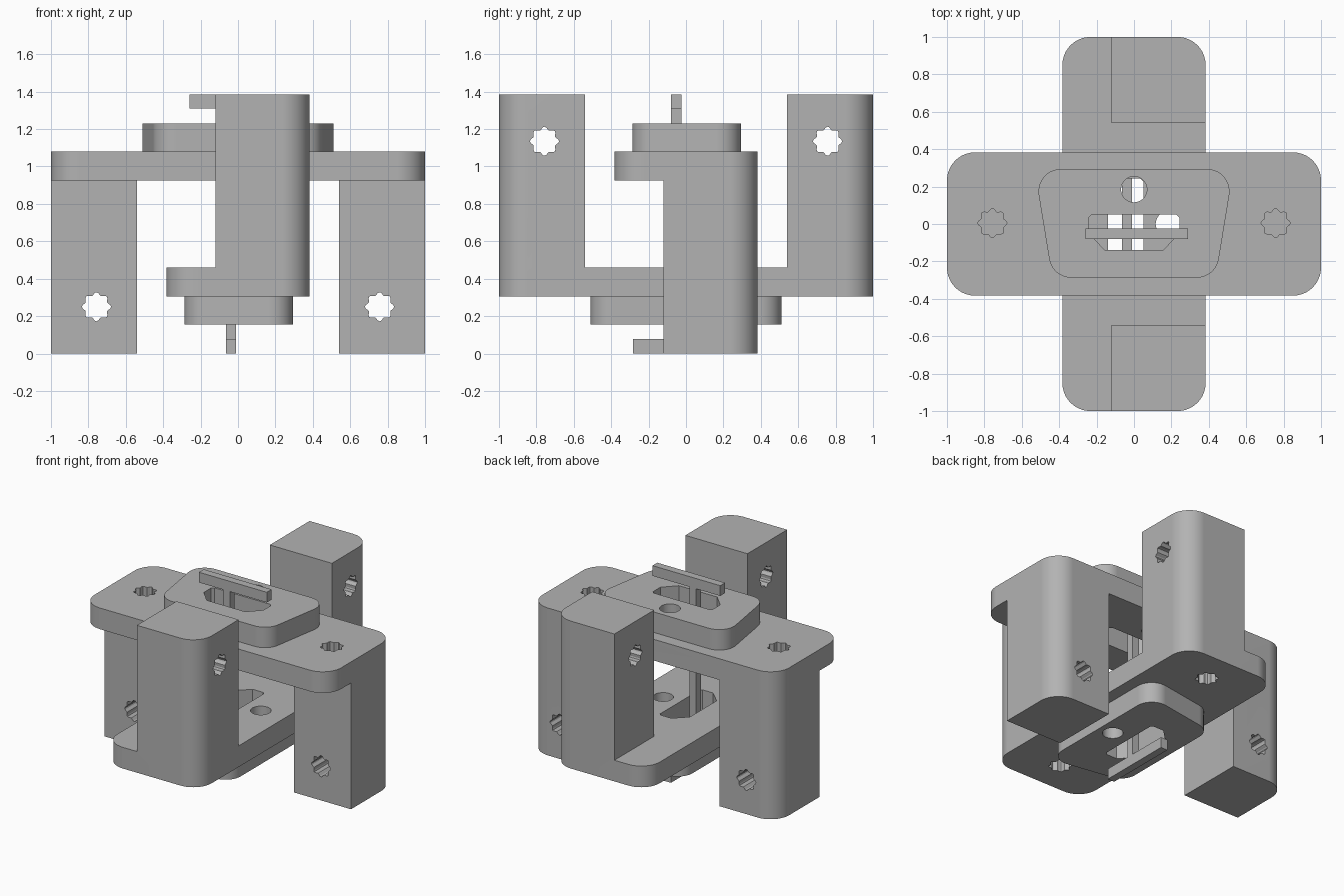
import bpy, bmesh, math
from mathutils import Matrix, Vector

cube = bpy.data.objects.get("Cube")
if cube:
    bpy.data.objects.remove(cube, do_unlink=True)

HEIGHT = 1.385
grey = bpy.data.materials.new("plain grey")
grey.use_nodes = True
GREY = (0.45, 0.45, 0.45, 1)
grey.diffuse_color = GREY
grey.node_tree.nodes["Principled BSDF"].inputs["Base Color"].default_value = GREY


def fillet(corners, steps=10):
    """Round a counter-clockwise outline given as (x, y, radius)."""
    out = []
    for i, (x, y, r) in enumerate(corners):
        p = Vector((x, y))
        if r == 0:
            out.append(p)
            continue
        a = (Vector(corners[i - 1][:2]) - p).normalized()
        b = (Vector(corners[(i + 1) % len(corners)][:2]) - p).normalized()
        half = a.angle(b) / 2
        start = p + a * (r / math.tan(half))
        centre = p + (a + b).normalized() * (r / math.sin(half))
        sweep = math.pi - 2 * half
        for k in range(steps + 1):
            out.append(centre + Matrix.Rotation(sweep * k / steps, 2) @ (start - centre))
    return out


def prism(name, outline, z0, z1, matrix=None):
    """Extrude an outline from z0 to z1."""
    bm = bmesh.new()
    face = bm.faces.new([bm.verts.new((p[0], p[1], z0)) for p in outline])
    top = bmesh.ops.extrude_face_region(bm, geom=[face])
    verts = [v for v in top["geom"] if isinstance(v, bmesh.types.BMVert)]
    bmesh.ops.translate(bm, vec=(0, 0, z1 - z0), verts=verts)
    bmesh.ops.recalc_face_normals(bm, faces=bm.faces)
    if matrix:
        bm.transform(matrix)
    mesh = bpy.data.meshes.new(name)
    bm.to_mesh(mesh)
    bm.free()
    mesh.materials.append(grey)
    ob = bpy.data.objects.new(name, mesh)
    bpy.context.collection.objects.link(ob)
    return ob


def activate(ob):
    bpy.ops.object.select_all(action='DESELECT')
    ob.select_set(True)
    bpy.context.view_layer.objects.active = ob


def combine(ob, others, operation):
    """Apply booleans and remove the helper objects."""
    activate(ob)
    for other in others:
        mod = ob.modifiers.new("cut", 'BOOLEAN')
        mod.operation, mod.object, mod.solver = operation, other, 'EXACT'
        bpy.ops.object.modifier_apply(modifier=mod.name)
        bpy.data.objects.remove(other, do_unlink=True)


def smooth(ob):
    activate(ob)
    bpy.ops.object.shade_smooth_by_angle(angle=math.radians(25))
    mod = ob.modifiers.new("flat_face_normals", 'WEIGHTED_NORMAL')
    mod.keep_sharp = True


def circle(x, y, r, wave=0, n=48):
    """Round outline, or an eight-lobed one when wave is set."""
    pts = []
    for k in range(n):
        t = 2 * math.pi * k / n
        q = r + wave * math.cos(8 * t)
        pts.append((x + q * math.cos(t), y + q * math.sin(t)))
    return pts


def box(name, x0, x1, y0, y1, z0, z1):
    return prism(name, [(x0, y0), (x1, y0), (x1, y1), (x0, y1)], z0, z1)


def slot_cutters(z0, z1):
    """Key slot and round hole."""
    slot = [(-.155, -.14), (.155, -.14), (.242, -.05), (.242, .035),
            (.227, .05), (-.227, .05), (-.242, .035), (-.242, -.05)]
    return [prism("slot_cutter", slot, z0, z1),
            prism("hole_cutter", circle(0, .185, .069), z0, z1)]


# Bracket body: rounded plate with two legs
R = .15
body = prism("upper_bracket", fillet([(-1, -.383, R), (1, -.383, R), (1, .383, R), (-1, .383, R)]),
             .925, 1.08)
legs = [prism("left_leg", fillet([(.54, -.12, 0), (1, -.12, 0), (1, .383, R), (.54, .383, 0)]), 0, .925),
        prism("right_leg", fillet([(-1, -.12, 0), (-.54, -.12, 0), (-.54, .383, 0), (-1, .383, R)]), 0, .925)]
combine(body, legs, 'UNION')

# Lobed sockets in the plate and through the legs
cutters = slot_cutters(.8, 1.2)
for x in (-.757, .757):
    cutters.append(prism("socket_cutter", circle(x, .005, .07, .008), .925, 1.2))
    cutters.append(prism("leg_socket_cutter", circle(x, .25, .07, .008), -.6, .6,
                         Matrix.Rotation(math.pi / 2, 4, 'X')))
combine(body, cutters, 'DIFFERENCE')

# Tapered raised block
boss = prism("upper_boss", fillet([(-.437, -.287, .12), (.437, -.287, .12),
                                   (.532, .294, .12), (-.532, .294, .12)]), 1.08, 1.23)
combine(boss, slot_cutters(1, 1.3), 'DIFFERENCE')

# Second bracket: the first turned over and crosswise
turn = Matrix(((0, 1, 0, 0), (1, 0, 0, 0), (0, 0, -1, HEIGHT), (0, 0, 0, 1)))
for ob in (body, boss):
    copy = ob.copy()
    copy.data = ob.data.copy()
    copy.data.transform(turn)
    copy.name = ob.name.replace("upper", "lower")
    bpy.context.collection.objects.link(copy)
    smooth(copy)
    smooth(ob)

# Locking key: crossed bars on one square rod
key = box("locking_key", -.065, -.01, -.081, -.025, .04, 1.34)
combine(key, [box("upper_bar", -.26, .29, -.081, -.025, 1.31, HEIGHT),
              box("lower_bar", -.065, -.01, -.283, .267, 0, .078)], 'UNION')
